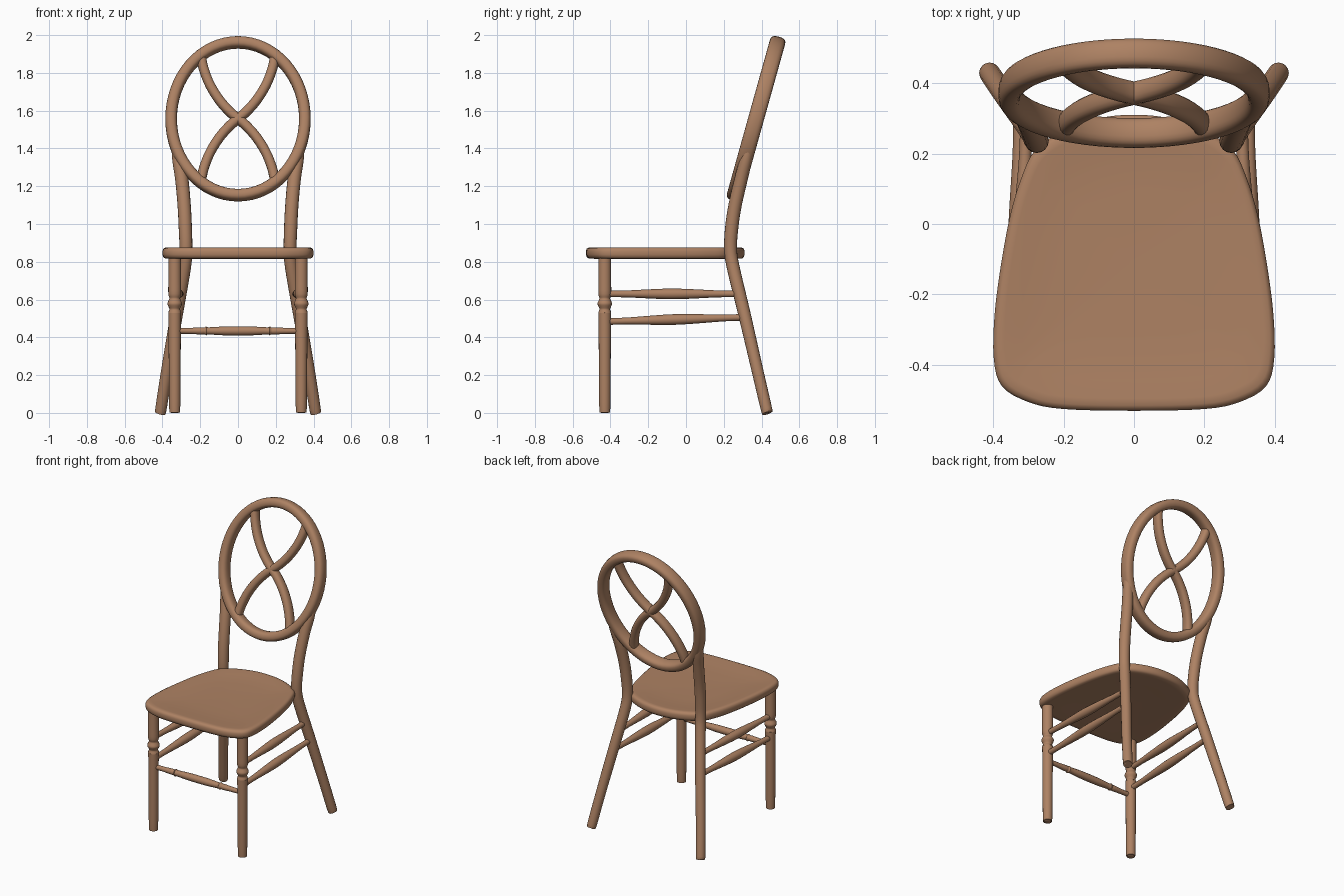
import bpy, bmesh, math
from mathutils import Vector

cube = bpy.data.objects.get("Cube")
if cube:
    bpy.data.objects.remove(cube, do_unlink=True)

wood = bpy.data.materials.new("warm brown wood")
wood.use_nodes = True
COLOR = (0.42, 0.222, 0.125, 1)
wood.diffuse_color = COLOR
wood.node_tree.nodes["Principled BSDF"].inputs["Base Color"].default_value = COLOR


def spline(points, steps=5, closed=False):
    """Smooth curve through tuples of any length."""
    pts = [Vector(p) for p in points]
    n = len(pts)
    pick = (lambda i: pts[i % n]) if closed else (lambda i: pts[max(0, min(n - 1, i))])
    out = []
    for i in range(n if closed else n - 1):
        a, b, c, d = (pick(i + k) for k in (-1, 0, 1, 2))
        for s in range(steps):
            t = s / steps
            out.append(0.5 * (2 * b + (c - a) * t + (2 * a - 5 * b + 4 * c - d) * t ** 2
                              + (3 * b - a - 3 * c + d) * t ** 3))
    return out if closed else out + [pts[-1]]


def skin(name, rings, closed=False, mirror=False):
    """Join rings of points into one smooth-shaded object."""
    bm = bmesh.new()
    loops = [[bm.verts.new(p) for p in ring] for ring in rings]
    n = len(loops[0])
    pairs = list(zip(loops, loops[1:]))
    if closed:
        pairs.append((loops[-1], loops[0]))
    else:
        bm.faces.new(loops[0])
        bm.faces.new(loops[-1])
    for a, b in pairs:
        for i in range(n):
            j = (i + 1) % n
            bm.faces.new((a[i], a[j], b[j], b[i]))
    bmesh.ops.recalc_face_normals(bm, faces=bm.faces)
    mesh = bpy.data.meshes.new(name)
    bm.to_mesh(mesh)
    bm.free()
    obj = bpy.data.objects.new(name, mesh)
    bpy.context.collection.objects.link(obj)
    mesh.materials.append(wood)
    bpy.ops.object.select_all(action='DESELECT')
    obj.select_set(True)
    bpy.context.view_layer.objects.active = obj
    bpy.ops.object.shade_smooth_by_angle(angle=math.radians(50))
    if mirror:
        obj.modifiers.new("Mirror", 'MIRROR')
    return obj


def sweep(name, path, ref, depth=1.0, power=2, sides=16, closed=False, mirror=False):
    """Sweep a rounded section along (x, y, z, radius); depth scales it along ref."""
    rings, n = [], len(path)
    for i, p in enumerate(path):
        ahead = path[(i + 1) % n if closed else min(i + 1, n - 1)]
        behind = path[i - 1 if closed else max(i - 1, 0)]
        tangent = (ahead - behind).to_3d().normalized()
        u = (ref - tangent * ref.dot(tangent)).normalized()
        v = tangent.cross(u)
        ring = []
        for k in range(sides):
            a = 2 * math.pi * k / sides
            c, s = math.cos(a), math.sin(a)
            c = math.copysign(abs(c) ** (2 / power), c)
            s = math.copysign(abs(s) ** (2 / power), s)
            ring.append(p.to_3d() + p[3] * (u * c * depth + v * s))
        rings.append(ring)
    return skin(name, rings, closed, mirror)


X, Z = Vector((1, 0, 0)), Vector((0, 0, 1))

# Seat: rounded outline stacked in layers, with a softly dished top
half = [(0, -.53), (.2, -.525), (.3, -.505), (.375, -.46), (.398, -.38), (.395, -.25),
        (.375, -.1), (.35, .03), (.32, .13), (.28, .21), (.2, .265), (.1, .3), (0, .31)]
outline = spline(half + [(-x, y) for x, y in half[-2:0:-1]], 4, True)
layers = [(.05, .826), (.6, .824), (.9, .816), (.965, .817), (.99, .825), (1, .838), (1, .857),
          (.99, .869), (.965, .875), (.92, .875), (.8, .869), (.5, .864), (.05, .863)]
skin("seat", [[(x * k, (y + .1) * k - .1, z) for x, y in outline] for k, z in layers])

# Front legs: turned, with a bead between two grooves
front_profile = [(0, .018), (.006, .025), (.02, .029), (.2, .031), (.5, .033), (.53, .034),
                 (.548, .028), (.56, .032), (.578, .039), (.596, .032), (.608, .028),
                 (.63, .034), (.7, .034), (.83, .034)]
sweep("front_legs", spline([(.335, -.43, z, r) for z, r in front_profile], 3), X, mirror=True)

# Rear legs: splayed below the seat, continuing up as back posts
rear_path = [(.412, .432, 0, .018), (.411, .43, .006, .025), (.408, .426, .02, .03),
             (.375, .377, .23, .031), (.325, .31, .52, .033), (.283, .25, .77, .034),
             (.276, .236, .87, .034), (.279, .242, .98, .035), (.285, .26, 1.1, .035),
             (.298, .292, 1.24, .035), (.316, .318, 1.34, .032), (.334, .34, 1.43, .02)]
sweep("rear_legs", spline(rear_path), X, mirror=True)


# Stretchers: spindles swelling in the middle
def spindle(name, start, end, profile, mirror):
    a, b = Vector(start), Vector(end)
    path = [(*a.lerp(b, t), r) for t, r in profile]
    return sweep(name, spline(path, 3), Z, sides=12, mirror=mirror)


side_profile = [(0, .018), (.15, .018), (.3, .023), (.47, .028), (.62, .026), (.85, .018), (1, .018)]
spindle("upper_side_stretchers", (.335, -.43, .63), (.305, .28, .63), side_profile, True)
spindle("lower_side_stretchers", (.335, -.43, .483), (.325, .31, .506), side_profile, True)
half_profile = [(0, .015), (.12, .016), (.21, .019), (.235, .018), (.25, .024), (.265, .019), (.38, .023)]
front_stretcher = half_profile + [(.5, .024)] + [(1 - t, r) for t, r in half_profile[::-1]]
spindle("front_stretcher", (-.335, -.43, .434), (.335, -.43, .434), front_stretcher, False)

# Backrest lies in a plane leaning backwards
LEAN = math.radians(15.6)
UP = Vector((0, math.sin(LEAN), math.cos(LEAN)))
NORMAL = Vector((0, math.cos(LEAN), -math.sin(LEAN)))
CENTRE = Vector((0, .371, 1.557))


def on_back(x, v, r):
    return Vector((*(CENTRE + X * x + UP * v), r))


# Oval hoop
angles = [2 * math.pi * i / 64 for i in range(64)]
sweep("back_hoop", [on_back(.354 * math.cos(a), .42 * math.sin(a), .031) for a in angles],
      NORMAL, depth=1.35, power=2.6, sides=20, closed=True)

# Two crossing S-shaped slats
s_half = [(0, 0), (.045, .04), (.1, .105), (.15, .19), (.183, .28), (.198, .36)]
s_curve = [(-x, -v) for x, v in s_half[:0:-1]] + s_half
for name, side in (("back_slat_rising_left", 1), ("back_slat_rising_right", -1)):
    sweep(name, spline([on_back(side * x, v, .026) for x, v in s_curve]),
          NORMAL, depth=1.25, power=2.4)
